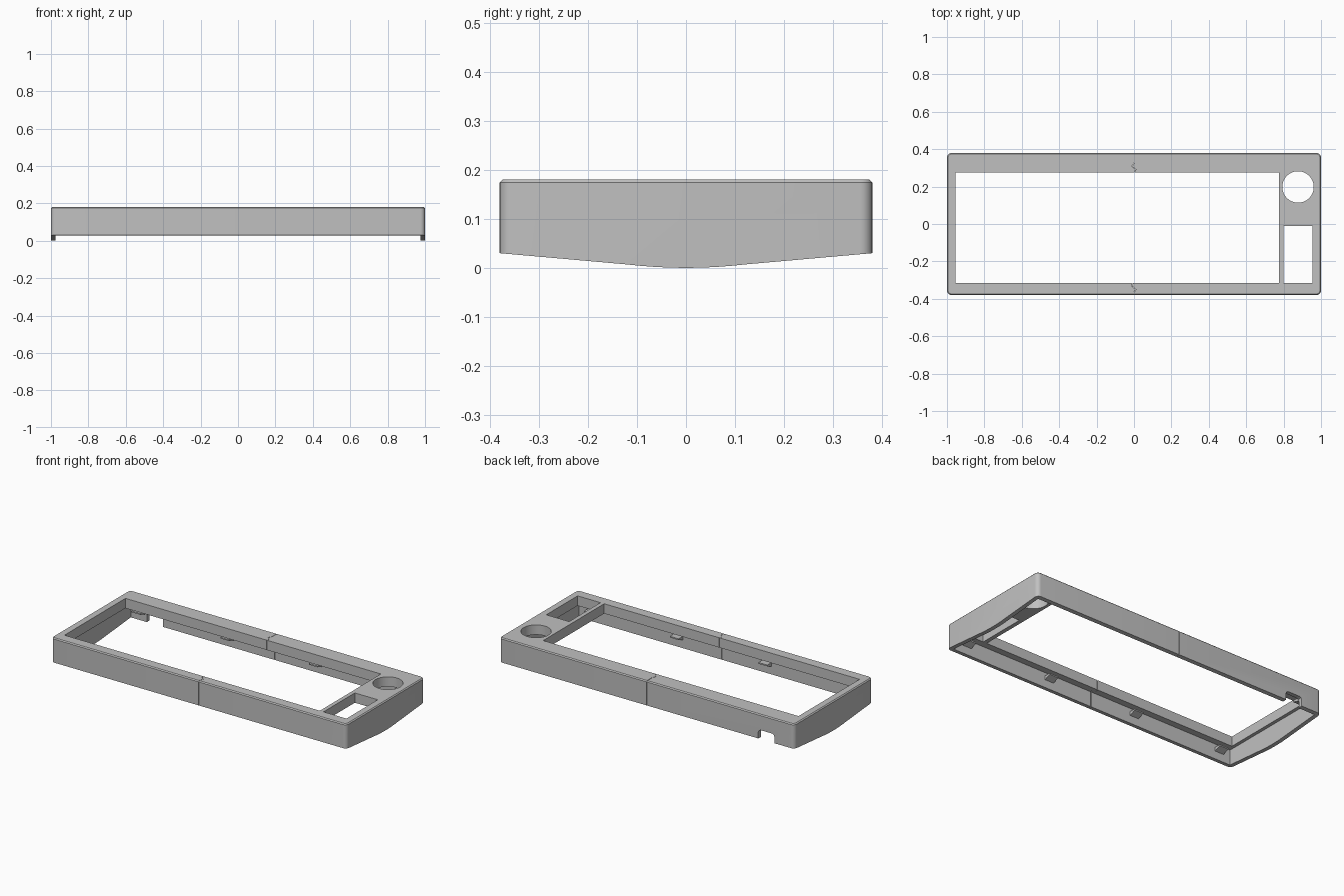
import bpy, bmesh, math
from mathutils import Vector

if "Cube" in bpy.data.objects:
    bpy.data.objects.remove(bpy.data.objects["Cube"])

grey = bpy.data.materials.new("case_grey")
grey.diffuse_color = (0.53, 0.53, 0.53, 1)
grey.use_nodes = True
grey.node_tree.nodes["Principled BSDF"].inputs["Base Color"].default_value = grey.diffuse_color


def prism(name, base, offset, cutter=False):
    """Extrude a planar polygon along an offset vector."""
    bm = bmesh.new()
    face = bm.faces.new([bm.verts.new(p) for p in base])
    ext = bmesh.ops.extrude_face_region(bm, geom=[face])
    verts = [v for v in ext["geom"] if isinstance(v, bmesh.types.BMVert)]
    bmesh.ops.translate(bm, vec=Vector(offset), verts=verts)
    bmesh.ops.recalc_face_normals(bm, faces=bm.faces)
    mesh = bpy.data.meshes.new(name)
    bm.to_mesh(mesh)
    bm.free()
    ob = bpy.data.objects.new(name, mesh)
    bpy.context.collection.objects.link(ob)
    mesh.materials.append(grey)
    ob.hide_render = cutter
    return ob


def box_cutter(name, x0, x1, y0, y1, z0, z1):
    return prism(name, [(x0, y0, z0), (x1, y0, z0), (x1, y1, z0), (x0, y1, z0)],
                 (0, 0, z1 - z0), True)


def cut(target, tool):
    mod = target.modifiers.new("cut", "BOOLEAN")
    mod.operation, mod.solver, mod.object = "DIFFERENCE", "EXACT", tool
    bpy.context.view_layer.objects.active = target
    bpy.ops.object.modifier_apply(modifier=mod.name)
    bpy.data.objects.remove(tool)


# Case body: side profile with a bowed underside, run across the width
half = [(0.12, 0.007), (0.09, 0.004), (0.06, 0.0018), (0.03, 0.0005)]
profile = ([(-0.38, 0.03)] + [(-y, z) for y, z in half] + [(0, 0)]
           + half[::-1] + [(0.38, 0.03), (0.38, 0.18), (-0.38, 0.18)])
case = prism("case_frame", [(-1, y, z) for y, z in profile], (2, 0, 0))

# Rounded upright corners and a fine chamfer around the top
bm = bmesh.new()
bm.from_mesh(case.data)
upright = [e for e in bm.edges if abs(e.verts[0].co.z - e.verts[1].co.z) > 0.1]
bmesh.ops.bevel(bm, geom=upright, offset=0.025, segments=6, profile=0.5, affect="EDGES")
rim = [e for e in bm.edges if all(v.co.z > 0.179 for v in e.verts)]
bmesh.ops.bevel(bm, geom=rim, offset=0.006, segments=1, affect="EDGES")
bm.to_mesh(case.data)
bm.free()

# Hollow underside, key opening and small side opening
cut(case, box_cutter("hollow", -0.975, 0.975, -0.355, 0.355, -0.1, 0.12))
cut(case, box_cutter("key_opening", -0.955, 0.775, -0.315, 0.275, 0.05, 0.3))
cut(case, box_cutter("pad_opening", 0.80, 0.955, -0.315, -0.012, 0.05, 0.3))

# Round knob hole
ring = [(0.877 + 0.084 * math.cos(a), 0.198 + 0.084 * math.sin(a), 0.05)
        for a in (math.tau * i / 48 for i in range(48))]
cut(case, prism("knob_hole", ring, (0, 0, 0.25), True))

# Cable notch with rounded top corners in the back wall
notch = [(-0.865, 0.32, -0.05), (-0.865, 0.32, 0.068), (-0.86, 0.32, 0.08), (-0.848, 0.32, 0.085),
         (-0.772, 0.32, 0.085), (-0.76, 0.32, 0.08), (-0.755, 0.32, 0.068), (-0.755, 0.32, -0.05)]
cut(case, prism("cable_notch", notch, (0, 0.12, 0), True))


# Zigzag joint between the two halves, as a hairline gap
def seam(name, path):
    w = 0.0012
    base = [(x - w, y, -0.1) for x, y in path] + [(x + w, y, -0.1) for x, y in path[::-1]]
    cut(case, prism(name, base, (0, 0, 0.4), True))


seam("back_seam", [(0, 0.40), (0, 0.325), (-0.012, 0.308), (0.01, 0.292), (-0.004, 0.26)])
seam("front_seam", [(0, -0.40), (0, -0.365), (0.01, -0.35), (-0.012, -0.332), (0, -0.30)])

# Snap clips: wedges along the inside of the front and back walls
for side, label in ((-1, "front"), (1, "back")):
    for i, x in enumerate((-0.9, -0.3, 0.3, 0.88)):
        reach = 0.315 if side < 0 else 0.30
        wedge = [(x - 0.03, side * 0.358, 0.075), (x - 0.03, side * reach, 0.092),
                 (x - 0.03, side * reach, 0.10), (x - 0.03, side * 0.358, 0.10)]
        prism(f"{label}_clip_{i + 1}", wedge, (0.06, 0, 0))

# Smooth the rounded corners, keep edges crisp
bpy.ops.object.select_all(action="DESELECT")
case.select_set(True)
bpy.context.view_layer.objects.active = case
bpy.ops.object.shade_smooth_by_angle(angle=math.radians(30))
